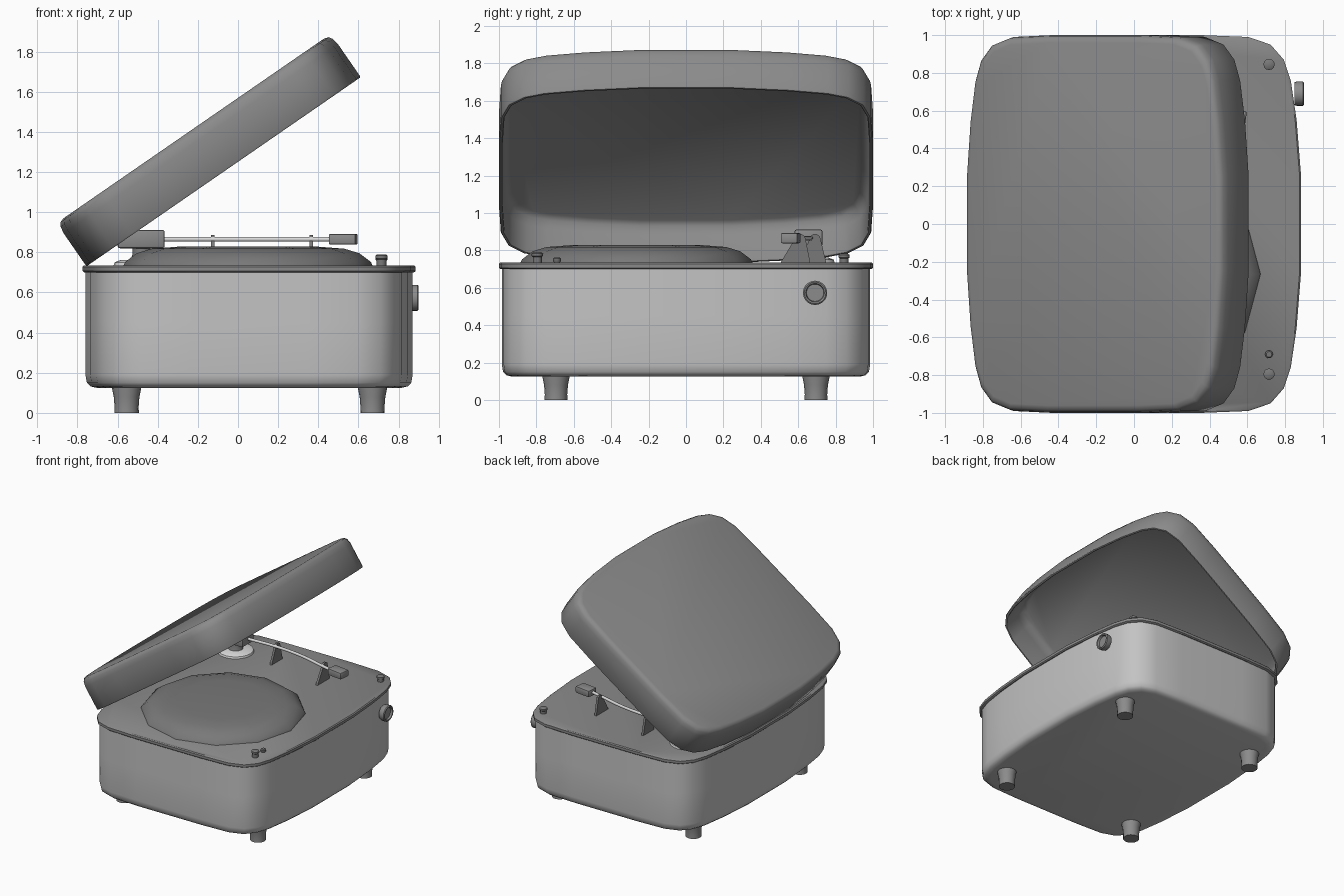
import bpy, bmesh, math
from mathutils import Matrix, Vector

if "Cube" in bpy.data.objects:
    bpy.data.objects.remove(bpy.data.objects["Cube"])

CX = 0.055          # centre of the case in x
A, B = 0.83, 1.0    # half width and half depth of the case outline


def material(name, v):
    m = bpy.data.materials.new(name)
    m.diffuse_color = (v, v, v, 1)
    m.use_nodes = True
    m.node_tree.nodes["Principled BSDF"].inputs["Base Color"].default_value = m.diffuse_color
    return m


LIGHT = material("light grey case", 0.55)
MID = material("mid grey lid", 0.26)
DECK = material("deck grey", 0.25)
DARK = material("dark grey platter", 0.19)
PALE = material("pale metal", 0.7)


def finish(name, bm, mat, matrix=Matrix(), angle=40):
    bmesh.ops.recalc_face_normals(bm, faces=bm.faces)
    me = bpy.data.meshes.new(name)
    bm.to_mesh(me)
    bm.free()
    me.materials.append(mat)
    ob = bpy.data.objects.new(name, me)
    ob.matrix_world = matrix
    bpy.context.collection.objects.link(ob)
    bpy.ops.object.select_all(action='DESELECT')
    ob.select_set(True)
    bpy.context.view_layer.objects.active = ob
    bpy.ops.object.shade_smooth_by_angle(angle=math.radians(angle))
    return ob


def loft(name, rings, mat, matrix=Matrix(), angle=40):
    """Skin a list of closed point rings and cap both ends."""
    bm = bmesh.new()
    vs = [[bm.verts.new(p) for p in r] for r in rings]
    n = len(vs[0])
    for a, b in zip(vs, vs[1:]):
        for i in range(n):
            j = (i + 1) % n
            bm.faces.new((a[i], a[j], b[j], b[i]))
    bm.faces.new(vs[0])
    bm.faces.new(vs[-1])
    return finish(name, bm, mat, matrix, angle)


QUARTER = [(.83, .25), (.806, .55), (.775, .76), (.738, .87),
           (.668, .95), (.55, .99), (.3, 1.0)]


def outline(inset, z):
    """Rounded case outline, mirrored from one quarter."""
    q = QUARTER
    pts = (q + [(-x, y) for x, y in reversed(q)]
           + [(-x, -y) for x, y in q] + [(x, -y) for x, y in reversed(q)])
    return [(x * (A - inset) / A, y * (B - inset) / B, z) for x, y in pts]


def turned(name, profile, mat, loc, sides=12, axis='Z', angle=40):
    """Revolve (radius, height) points around an axis at loc."""
    rings = [[(r * math.cos(2 * math.pi * i / sides), r * math.sin(2 * math.pi * i / sides), h)
              for i in range(sides)] for r, h in profile]
    m = Matrix.Translation(loc)
    if axis == 'X':
        m = m @ Matrix.Rotation(math.pi / 2, 4, 'Y')
    return loft(name, rings, mat, m, angle)


def box(name, lo, hi, mat, bevel, turn=0):
    lo, hi = Vector(lo), Vector(hi)
    bm = bmesh.new()
    bmesh.ops.create_cube(bm, size=1)
    bmesh.ops.scale(bm, vec=hi - lo, verts=bm.verts)
    bmesh.ops.bevel(bm, geom=bm.edges[:], offset=bevel, segments=2, affect='EDGES', profile=0.5)
    return finish(name, bm, mat,
                  Matrix.Translation((lo + hi) / 2) @ Matrix.Rotation(turn, 4, 'Z'))


# case and deck
centre = Matrix.Translation((CX, 0, 0))
loft("case_body", [outline(i, z) for i, z in
     [(.07, .125), (.04, .132), (.022, .15), (.015, .19), (.015, .45), (.015, .705)]],
     LIGHT, centre)
loft("deck_plate", [outline(i, z) for i, z in
     [(.008, .70), (0, .707), (0, .728), (.008, .735)]], DECK, centre)

# open lid: hollow shell hinged on the left edge
hinge = (Matrix.Translation((-.755, 0, .73)) @ Matrix.Rotation(math.radians(-34.6), 4, 'Y')
         @ Matrix.Translation((A, 0, 0)))
loft("lid", [outline(i, z) for i, z in
     [(.06, .24), (.035, .22), (.022, .17), (.02, .008), (.015, 0), (.005, 0), (0, .008),
      (0, .2), (.006, .235), (.018, .254), (.04, .262)]], MID, hinge)

# feet
for x, sx in ((-.555, "left"), (.67, "right")):
    for y, sy in ((-.695, "front"), (.695, "back")):
        turned(f"foot_{sy}_{sx}", [(.061, 0), (.06, .03), (.064, .08), (.072, .12), (.074, .14)],
               MID, (x, y, 0), 16)

# platter
turned("platter", [(.62, .735), (.612, .752), (.555, .795), (.48, .818), (.35, .828)],
       DARK, (.05, -.265, 0), 12)

# tone arm: base, pivot, counterweight, rod, head
turned("arm_base", [(.14, .733), (.135, .75), (.105, .762)], PALE, (-.48, .655, 0), 20)
turned("arm_pivot", [(.06, .755), (.045, .79), (.045, .83)], DARK, (-.48, .655, 0), 14)
box("counterweight", (-.6, .58, .82), (-.365, .73, .912), MID, .012)
box("arm_head", (.457, .515, .838), (.592, .605, .892), MID, .008, math.radians(-8))

path = [(-.38, .66), (-.125, .668), (.12, .645), (.365, .585), (.48, .558)]
cu = bpy.data.curves.new("arm_rod", 'CURVE')
cu.dimensions = '3D'
cu.bevel_depth = .012
cu.bevel_resolution = 2
cu.use_fill_caps = True
sp = cu.splines.new('BEZIER')
sp.bezier_points.add(len(path) - 1)
for p, (x, y) in zip(sp.bezier_points, path):
    p.co = (x, y, .865)
    p.handle_left_type = p.handle_right_type = 'AUTO'
cu.resolution_u = 6
cu.materials.append(PALE)
bpy.context.collection.objects.link(bpy.data.objects.new("arm_rod", cu))

# arm rests: thin tapered plates with rounded tops
for name, x, y0, y1, yt in (("arm_rest_inner", -.125, .605, .75, .69),
                            ("arm_rest_outer", .365, .505, .665, .61)):
    prof = [(y0, .733), (y1, .733)] + [
        (yt + .03 * math.cos(t * math.pi / 5), .858 + .03 * math.sin(t * math.pi / 5))
        for t in range(6)]
    loft(name, [[(x + d, y, z) for y, z in prof] for d in (-.009, .009)], DARK, angle=30)

# deck buttons
for name, y, r, top in (("button_back", .845, .03, .782), ("button_front", -.795, .03, .79),
                        ("button_small", -.69, .021, .762)):
    turned(name, [(r * .8, .733), (r * .8, top - .025), (r, top - .02), (r, top - .006),
                  (r * .7, top)], DARK, (.715, y, 0), 12)

# side dial with a dished face
turned("side_dial", [(.06, -.015), (.065, 0), (.065, .03), (.058, .036), (.05, .033), (.046, .018)],
       MID, (.864, .69, .573), 20, 'X')
